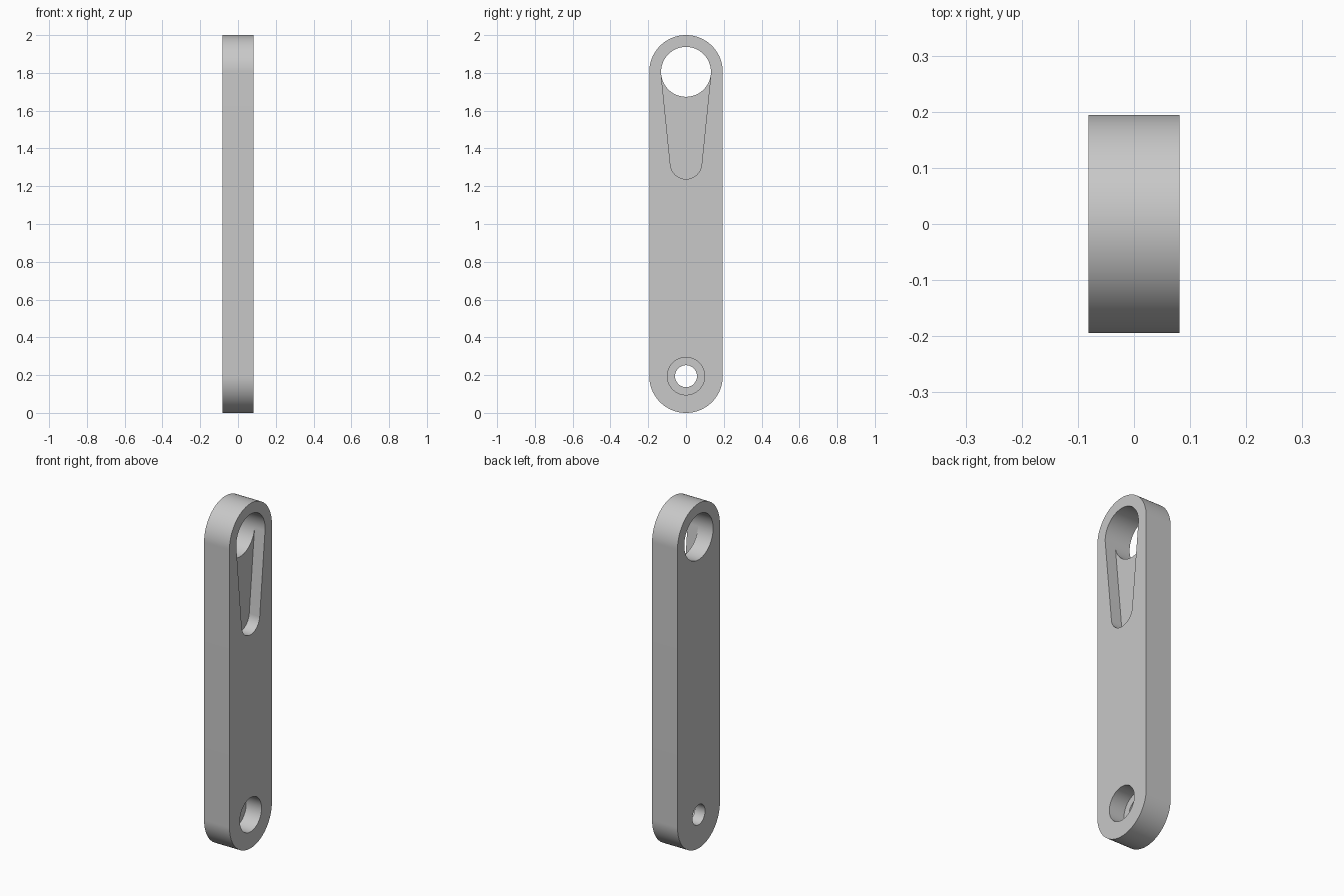
import bpy
import bmesh
from math import asin, cos, sin, pi

cube = bpy.data.objects.get("Cube")
if cube:
    bpy.data.objects.remove(cube, do_unlink=True)

HALF = 0.0815              # half thickness along x
R_END = 0.1945             # rounded ends of the bar
Z_LOW, Z_HIGH = R_END, 2 - R_END
R_EYE = 0.132              # large upper hole
R_SLOT, Z_SLOT = 0.083, 1.321
R_BORE, R_PIN = 0.099, 0.058
SLOT_DEPTH, BORE_DEPTH = 0.067, 0.098

gray = bpy.data.materials.new("light_gray")
gray.use_nodes = True
COLOR = (0.58, 0.58, 0.58, 1)
gray.diffuse_color = COLOR
gray.node_tree.nodes["Principled BSDF"].inputs["Base Color"].default_value = COLOR


def arc(z, r, start, end, steps=64):
    """Points (y, z) along an arc centred on y = 0."""
    angles = [start + (end - start) * i / steps for i in range(steps + 1)]
    return [(r * cos(a), z + r * sin(a)) for a in angles]


def circle(z, r):
    return arc(z, r, 0, 2 * pi, 128)[:-1]


def extrude(name, outline, x0, x1):
    """Solid made by extruding a (y, z) outline from x0 to x1."""
    bm = bmesh.new()
    face = bm.faces.new([bm.verts.new((x0, y, z)) for y, z in outline])
    new = bmesh.ops.extrude_face_region(bm, geom=[face])["geom"]
    verts = [v for v in new if isinstance(v, bmesh.types.BMVert)]
    bmesh.ops.translate(bm, verts=verts, vec=(x1 - x0, 0, 0))
    bmesh.ops.recalc_face_normals(bm, faces=bm.faces[:])
    mesh = bpy.data.meshes.new(name)
    bm.to_mesh(mesh)
    bm.free()
    mesh.materials.append(gray)
    obj = bpy.data.objects.new(name, mesh)
    bpy.context.collection.objects.link(obj)
    return obj


# Bar with rounded ends
bar = extrude("link_bar",
              arc(Z_HIGH, R_END, 0, pi) + arc(Z_LOW, R_END, pi, 2 * pi),
              -HALF, HALF)

# Tapered recess, tangent to the upper hole and to its own round tip
tilt = asin((R_EYE - R_SLOT) / (Z_HIGH - Z_SLOT))
slot = [(R_EYE * cos(tilt), Z_HIGH - R_EYE * sin(tilt)),
        (-R_EYE * cos(tilt), Z_HIGH - R_EYE * sin(tilt))]
slot += arc(Z_SLOT, R_SLOT, pi + tilt, 2 * pi - tilt)

# Through holes, recess and counterbore
OUT = HALF + 0.05
cutters = [
    extrude("eye_cutter", circle(Z_HIGH, R_EYE), -OUT, OUT),
    extrude("recess_cutter", slot, HALF - SLOT_DEPTH, OUT),
    extrude("pin_hole_cutter", circle(Z_LOW, R_PIN), -OUT, OUT),
    extrude("counterbore_cutter", circle(Z_LOW, R_BORE), HALF - BORE_DEPTH, OUT),
]

bpy.ops.object.select_all(action="DESELECT")
bar.select_set(True)
bpy.context.view_layer.objects.active = bar
for cutter in cutters:
    cutter.hide_render = True
    mod = bar.modifiers.new(cutter.name, "BOOLEAN")
    mod.operation = "DIFFERENCE"
    mod.solver = "EXACT"
    mod.object = cutter
    bpy.ops.object.modifier_apply(modifier=mod.name)
    bpy.data.objects.remove(cutter, do_unlink=True)

bpy.ops.object.shade_smooth_by_angle(angle=pi / 6)
